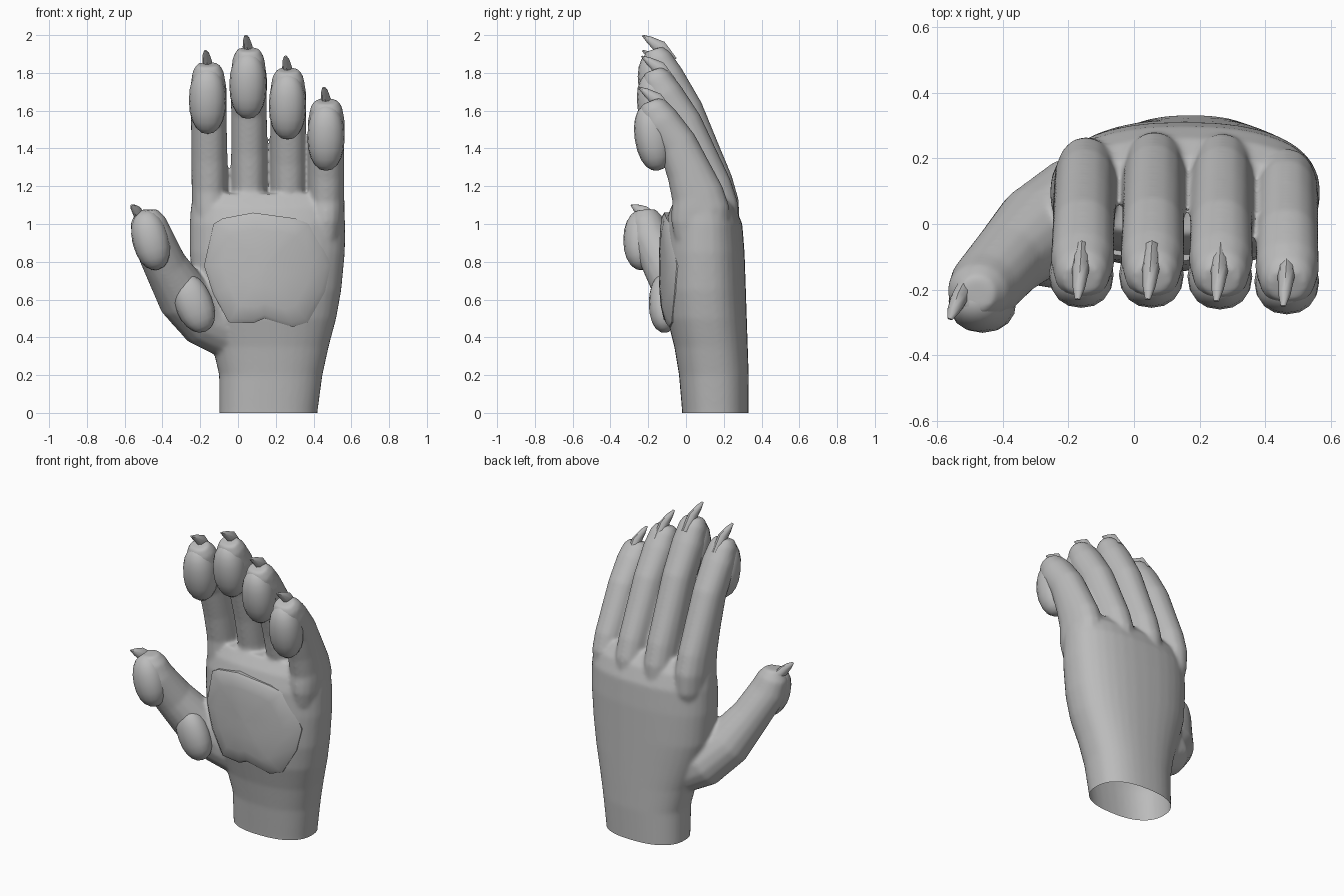
import bpy, bmesh, math
from mathutils import Vector, Matrix

if "Cube" in bpy.data.objects:
    bpy.data.objects.remove(bpy.data.objects["Cube"])

grey = bpy.data.materials.new("plain_grey")
grey.diffuse_color = (0.5, 0.5, 0.5, 1)
grey.use_nodes = True
grey.node_tree.nodes["Principled BSDF"].inputs["Base Color"].default_value = grey.diffuse_color


def select(*obs):
    bpy.ops.object.select_all(action='DESELECT')
    for o in obs:
        o.select_set(True)
    bpy.context.view_layer.objects.active = obs[0]


def finish(bm, name, angle=45):
    bmesh.ops.recalc_face_normals(bm, faces=bm.faces)
    me = bpy.data.meshes.new(name)
    bm.to_mesh(me)
    bm.free()
    me.materials.append(grey)
    ob = bpy.data.objects.new(name, me)
    bpy.context.collection.objects.link(ob)
    select(ob)
    bpy.ops.object.shade_smooth_by_angle(angle=math.radians(angle))
    return ob


def skin(bm, rings):
    """Bridge rings of vertices and cap both ends."""
    for a, b in zip(rings, rings[1:]):
        for i in range(len(a)):
            j = (i + 1) % len(a)
            bm.faces.new((a[i], a[j], b[j], b[i]))
    bm.faces.new(rings[0])
    bm.faces.new(rings[-1])


def soft_power(v, p):
    return math.copysign(abs(v) ** p, v)


def tube(name, path, sides=12, power=2.2, upright=False):
    """Loft superellipses (x, y, z, rx, ry) along a path."""
    bm = bmesh.new()
    pts = [Vector(p[:3]) for p in path]
    rings = []
    for k, (x, y, z, rx, ry) in enumerate(path):
        t = (pts[min(k + 1, len(pts) - 1)] - pts[max(k - 1, 0)]).normalized()
        if upright:
            t = Vector((0, 0, 1))
        u = Vector((1, 0, 0))
        u = (u - t * u.dot(t)).normalized()
        v = t.cross(u)
        angles = [2 * math.pi * i / sides for i in range(sides)]
        rings.append([bm.verts.new(pts[k] + u * rx * soft_power(math.cos(a), 2 / power)
                                   + v * ry * soft_power(math.sin(a), 2 / power))
                      for a in angles])
    skin(bm, rings)
    return finish(bm, name)


def toe_pad(name, centre, radii, rx=0.0, ry=0.0):
    """Slightly squared ellipsoid."""
    bm = bmesh.new()
    bmesh.ops.create_uvsphere(bm, u_segments=16, v_segments=10, radius=1)
    m = (Matrix.Translation(centre) @ Matrix.Rotation(ry, 4, 'Y')
         @ Matrix.Rotation(rx, 4, 'X') @ Matrix.Diagonal((*radii, 1)))
    for v in bm.verts:
        v.co = m @ Vector([soft_power(c, .92) for c in v.co])
    return finish(bm, name, 60)


def claw(name, base, mid, tip):
    b, m, t = Vector(base), Vector(mid), Vector(tip)
    return tube(name, [(*b, .028, .042), (*m, .026, .036),
                       (*m.lerp(t, .6), .019, .02), (*t, .008, .004)], 8, 2)


# palm and wrist: z, x range, y range
levels = [(-.1, -.10, .42, -.02, .33), (0, -.10, .42, -.02, .33),
          (.2, -.10, .447, -.037, .332), (.35, -.135, .48, -.062, .327),
          (.5, -.19, .52, -.10, .322), (.65, -.238, .547, -.118, .317),
          (.85, -.256, .566, -.118, .31), (1.0, -.256, .568, -.11, .298),
          (1.09, -.25, .562, -.08, .262), (1.16, -.22, .53, -.03, .20)]
palm = tube("hand", [((a + b) / 2, (c + d) / 2, z, (b - a) / 2, (d - c) / 2)
                     for z, a, b, c, d in levels], 36, 2.4, True)
skin_parts = [palm]

# thumb
skin_parts.append(tube("thumb", [
    (-.02, .10, .42, .15, .13), (-.17, .06, .50, .158, .145),
    (-.29, -.02, .62, .145, .14), (-.385, -.11, .78, .117, .12),
    (-.455, -.19, .93, .112, .108), (-.477, -.21, 1.02, .095, .09),
    (-.48, -.215, 1.075, .055, .055)], 16, 2))

# fingers with pads and claws: name, base x, tip x, top z, y shift at tip and base
fingers = [("index", -.146, -.159, 1.845, .0, -.018),
           ("middle", .063, .055, 1.925, .0, .0),
           ("ring", .270, .264, 1.815, -.005, -.005),
           ("little", .466, .468, 1.65, -.02, -.055)]
# fraction of length, y, half width, half depth
stations = [(-.15, .12, .07, .12), (0, .13, .092, .155), (.12, .127, .098, .155),
            (.24, .108, .097, .14), (.43, .055, .096, .12), (.65, -.013, .095, .105),
            (.84, -.11, .098, .10), (.95, -.155, .084, .08), (1, -.17, .06, .05)]
for name, x0, x1, top, dy, dy0 in fingers:
    skin_parts.append(tube(
        name + "_finger",
        [(x0 + (x1 - x0) * t, y + dy0 + (dy - dy0) * t, 1 + (top - 1) * t, rx, ry)
         for t, y, rx, ry in stations], 16))
    toe_pad(name + "_pad", (x1 - .002, -.155 + dy, top - .19), (.099, .097, .18), .15)
    claw(name + "_claw", (x1, -.085 + dy, top - .07),
         (x1 - .004, -.14 + dy, top + .015), (x1 - .013, -.23 + dy, top + .073))

# blend palm, thumb and fingers into one skin
select(*skin_parts)
bpy.ops.object.join()
rem = palm.modifiers.new("blend", 'REMESH')
rem.mode, rem.voxel_size = 'VOXEL', 0.0095
smo = palm.modifiers.new("soften", 'SMOOTH')
smo.factor, smo.iterations = 0.5, 16
for m in ("blend", "soften"):
    bpy.ops.object.modifier_apply(modifier=m)

# open wrist cut flat at the ground
bm = bmesh.new()
bm.from_mesh(palm.data)
bmesh.ops.bisect_plane(bm, geom=bm.verts[:] + bm.edges[:] + bm.faces[:],
                       plane_co=(0, 0, 0), plane_no=(0, 0, 1), clear_inner=True)
for f in bm.faces:
    f.smooth = True
    f.material_index = 0
bm.to_mesh(palm.data)
bm.free()

# thumb pads and claw
toe_pad("thumb_pad", (-.462, -.235, .915), (.097, .097, .162), 0, -.25)
toe_pad("thumb_base_pad", (-.235, -.114, .58), (.1, .083, .162), 0, -.4)
claw("thumb_claw", (-.50, -.17, 1.01), (-.535, -.23, 1.065), (-.562, -.29, 1.1))

# large palm pad: low dome following the palm curve
outline = [(-.13, 1.0), (-.08, 1.03), (.08, 1.06), (.30, 1.03), (.38, 1.0), (.46, .87),
           (.49, .78), (.46, .64), (.37, .48), (.29, .455), (.14, .50), (.08, .475),
           (-.05, .48), (-.13, .63), (-.18, .78)]
bm = bmesh.new()
rings = []
for scale, lift in ((1, -.07), (1, .015), (.93, .028), (.7, .036), (.35, .04), (.05, .041)):
    ring = []
    for px, pz in outline:
        x, z = .14 + (px - .14) * scale, .77 + (pz - .77) * scale
        y = -.102 + .55 * (x - .14) ** 2 + max(0, .6 - z) * .1 - lift
        ring.append(bm.verts.new((x, y, z)))
    rings.append(ring)
skin(bm, rings)
finish(bm, "palm_pad", 40)
